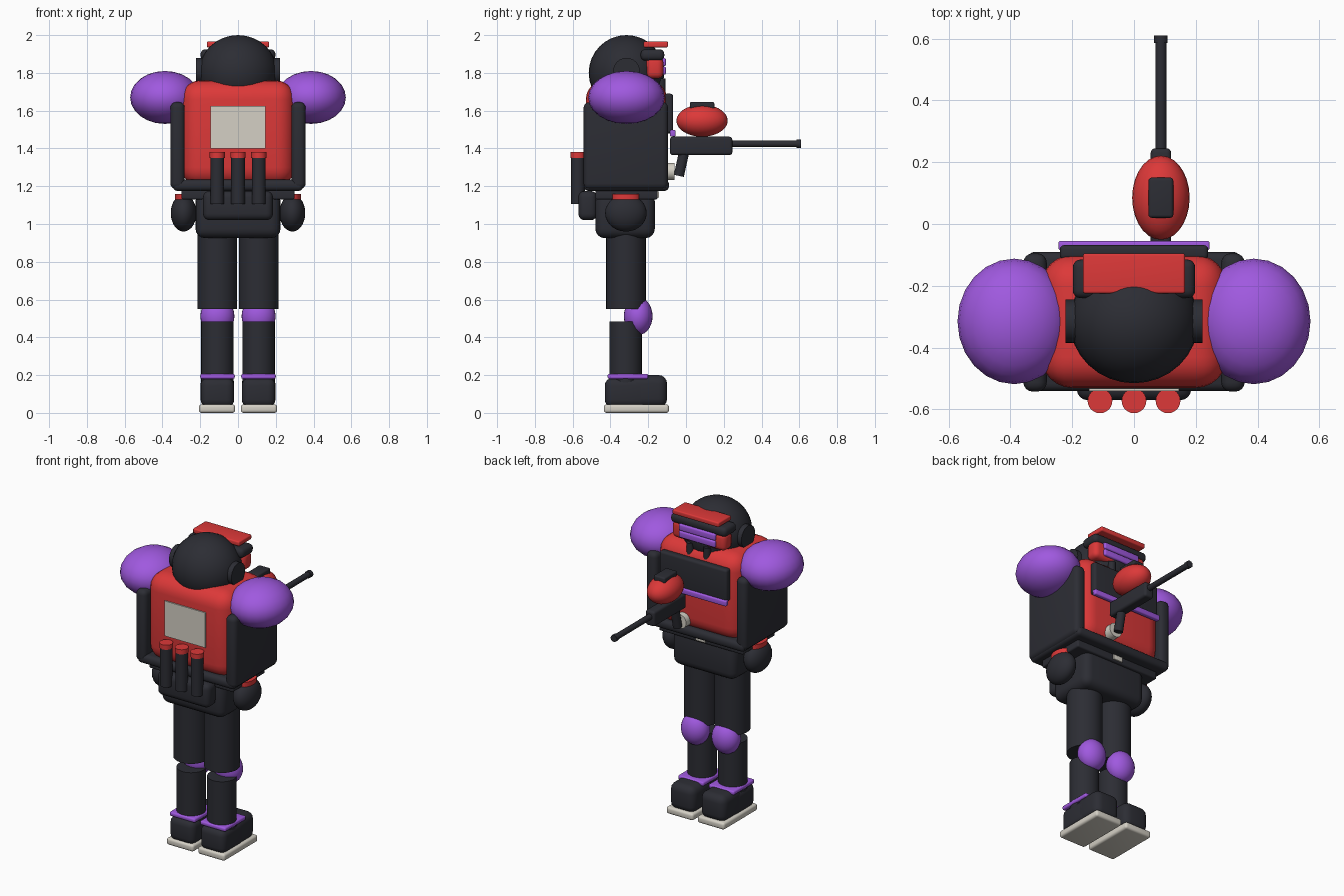
import bpy, bmesh, math
from mathutils import Matrix, Vector

cube = bpy.data.objects.get("Cube")
if cube:
    bpy.data.objects.remove(cube, do_unlink=True)


def material(name, rgb):
    m = bpy.data.materials.new(name)
    m.use_nodes = True
    m.diffuse_color = (*rgb, 1)
    m.node_tree.nodes["Principled BSDF"].inputs["Base Color"].default_value = (*rgb, 1)
    return m


DARK = material("charcoal", (0.025, 0.026, 0.034))
RED = material("armour red", (0.72, 0.04, 0.04))
PURPLE = material("violet", (0.35, 0.10, 0.74))
BONE = material("pale grey", (0.66, 0.63, 0.56))


def finish(name, bm, mat, smooth=True):
    mesh = bpy.data.meshes.new(name)
    bm.to_mesh(mesh)
    bm.free()
    mesh.materials.append(mat)
    ob = bpy.data.objects.new(name, mesh)
    bpy.context.collection.objects.link(ob)
    if smooth:
        bpy.ops.object.select_all(action="DESELECT")
        ob.select_set(True)
        bpy.context.view_layer.objects.active = ob
        bpy.ops.object.shade_smooth_by_angle(angle=math.radians(40))
    return ob


def box(name, mat, xs, ys, zs, bevel=0.0, segments=4):
    """Rounded box given by its extents on each axis."""
    bm = bmesh.new()
    bmesh.ops.create_cube(bm, size=1)
    spans = (xs, ys, zs)
    for v in bm.verts:
        v.co = Vector([(s[0] + s[1]) / 2 + c * (s[1] - s[0]) for s, c in zip(spans, v.co)])
    if bevel:
        bmesh.ops.bevel(bm, geom=bm.edges[:], offset=bevel, segments=segments,
                        profile=0.5, affect="EDGES", clamp_overlap=True)
    return finish(name, bm, mat)


def ball(name, mat, centre, radii, segments=28):
    bm = bmesh.new()
    bmesh.ops.create_uvsphere(bm, u_segments=segments, v_segments=segments // 2, radius=1)
    bm.transform(Matrix.Translation(centre) @ Matrix.Diagonal((*radii, 1)))
    return finish(name, bm, mat)


def rod(name, mat, start, end, radius, squash=1.0, segments=24):
    """Cylinder between two points; squash narrows it across."""
    a, b = Vector(start), Vector(end)
    bm = bmesh.new()
    bmesh.ops.create_cone(bm, cap_ends=True, segments=segments, radius1=radius,
                          radius2=radius, depth=(b - a).length)
    turn = (b - a).to_track_quat("Z", "Y").to_matrix().to_4x4()
    bm.transform(Matrix.Translation((a + b) / 2) @ turn @ Matrix.Diagonal((squash, 1, 1, 1)))
    return finish(name, bm, mat)


def across(a, b, s):
    return tuple(sorted((a * s, b * s)))


# Torso and belt
box("torso", RED, (-0.3, 0.3), (-0.53, -0.1), (1.2, 1.76), 0.1, 6)
box("waist_slab", DARK, (-0.345, 0.345), (-0.54, -0.09), (1.175, 1.235), 0.025)
box("belt", DARK, (-0.3, 0.3), (-0.48, -0.15), (1.13, 1.18), 0.01)
box("buckle", BONE, (-0.035, 0.035), (-0.155, -0.142), (1.14, 1.172), 0.003)
box("pelvis", DARK, (-0.225, 0.225), (-0.48, -0.165), (0.925, 1.17), 0.05)
box("chest_plate", DARK, (-0.24, 0.24), (-0.115, -0.068), (1.48, 1.69), 0.015)
box("chest_stripe", PURPLE, (-0.245, 0.245), (-0.085, -0.055), (1.462, 1.498), 0.008)

# Rear panel, pouch and canisters
box("rear_panel", BONE, (-0.145, 0.145), (-0.54, -0.532), (1.4, 1.625))
box("rear_pouch", DARK, (-0.185, 0.185), (-0.57, -0.47), (1.02, 1.175), 0.035)
for i in (-1, 0, 1):
    x = i * 0.11
    rod("canister", DARK, (x, -0.572, 1.105), (x, -0.572, 1.36), 0.036)
    rod("canister_cap", RED, (x, -0.572, 1.35), (x, -0.572, 1.38), 0.04)

# Head
ball("helmet", DARK, (0, -0.315, 1.8), (0.208, 0.2, 0.2), 32)
rod("ear_cups", DARK, (-0.222, -0.315, 1.81), (0.222, -0.315, 1.81), 0.07)
box("brim", RED, (-0.165, 0.165), (-0.225, -0.095), (1.935, 1.966), 0.008)
box("goggle_frame", DARK, (-0.198, 0.198), (-0.24, -0.115), (1.865, 1.925), 0.025)
box("goggle_housing", RED, (-0.19, 0.19), (-0.21, -0.12), (1.77, 1.885), 0.03)
for z in (1.79, 1.835):
    box("goggle_lens", PURPLE, (-0.13, 0.13), (-0.14, -0.106), (z, z + 0.043), 0.01)
box("face_mask", DARK, (-0.1, 0.1), (-0.24, -0.14), (1.65, 1.78), 0.02)
for x in (-0.06, 0.06):
    rod("breather_tube", DARK, (x, -0.13, 1.66), (x, -0.13, 1.77), 0.022)

# Arms and legs, mirrored
for side, s in (("left", 1), ("right", -1)):
    box(side + "_side_panel", DARK, across(0.282, 0.358, s), (-0.542, -0.095), (1.185, 1.645), 0.03)
    ball(side + "_shoulder_pad", PURPLE, (0.387 * s, -0.315, 1.67), (0.184, 0.203, 0.14), 24)
    rod(side + "_cuff", RED, (0.29 * s, -0.318, 1.11), (0.29 * s, -0.318, 1.16), 0.072, 0.6)
    ball(side + "_hand", DARK, (0.288 * s, -0.318, 1.058), (0.068, 0.11, 0.098))
    x = 0.109 * s
    rod(side + "_thigh", DARK, (x, -0.318, 0.55), (x, -0.318, 1.0), 0.105, segments=32)
    ball(side + "_knee_pad", PURPLE, (x, -0.253, 0.512), (0.09, 0.076, 0.1))
    rod(side + "_shin", DARK, (x, -0.32, 0.15), (x, -0.32, 0.485), 0.086, segments=32)
    box(side + "_ankle_band", PURPLE, across(0.017, 0.2, s), (-0.415, -0.2), (0.18, 0.207), 0.01)
    box(side + "_boot_heel", DARK, across(0.02, 0.198, s), (-0.43, -0.2), (0.03, 0.185), 0.04)
    box(side + "_boot_toe", DARK, across(0.02, 0.198, s), (-0.3, -0.1), (0.03, 0.2), 0.045)
    box(side + "_sole", BONE, across(0.015, 0.207, s), (-0.435, -0.09), (0.0, 0.045), 0.015)

# Launcher held ahead of the chest
gx = 0.087
box("launcher_body", DARK, (gx - 0.033, gx + 0.033), (-0.085, 0.245), (1.365, 1.462), 0.015)
rod("launcher_barrel", DARK, (gx, 0.23, 1.425), (gx, 0.6, 1.425), 0.018)
rod("launcher_muzzle", DARK, (gx, 0.585, 1.425), (gx, 0.61, 1.425), 0.022)
ball("hopper", RED, (gx, 0.085, 1.547), (0.093, 0.136, 0.085))
box("hopper_lid", DARK, (gx - 0.04, gx + 0.04), (0.02, 0.15), (1.6, 1.647), 0.01)
rod("launcher_grip", DARK, (gx, -0.038, 1.255), (gx, -0.008, 1.39), 0.027)
rod("mount_disc", BONE, (gx, -0.12, 1.278), (gx, -0.062, 1.278), 0.045)
